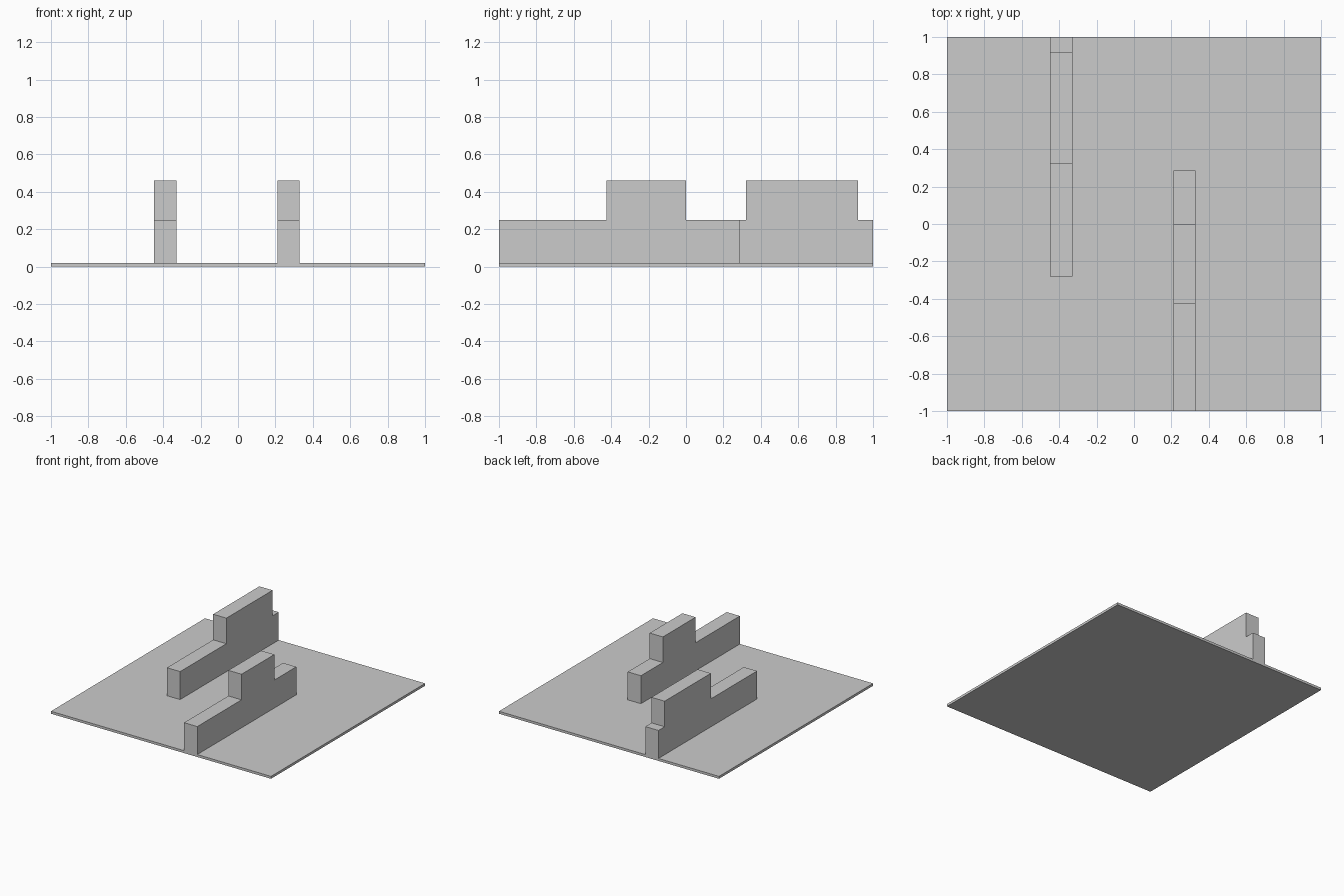
import bpy
import bmesh

if "Cube" in bpy.data.objects:
    bpy.data.objects.remove(bpy.data.objects["Cube"], do_unlink=True)

BASE_TOP, WALL_TOP, RAISED_TOP = 0.02, 0.25, 0.46

grey = bpy.data.materials.new("light grey")
grey.use_nodes = True
colour = (0.6, 0.6, 0.6, 1)
grey.diffuse_color = colour
grey.node_tree.nodes["Principled BSDF"].inputs["Base Color"].default_value = colour


def extruded(name, profile, x0, x1):
    """Extrude a (y, z) profile along x from x0 to x1."""
    bm = bmesh.new()
    face = bm.faces.new([bm.verts.new((x0, y, z)) for y, z in profile])
    result = bmesh.ops.extrude_face_region(bm, geom=[face])
    moved = [v for v in result["geom"] if isinstance(v, bmesh.types.BMVert)]
    bmesh.ops.translate(bm, verts=moved, vec=(x1 - x0, 0, 0))
    bmesh.ops.recalc_face_normals(bm, faces=bm.faces)
    mesh = bpy.data.meshes.new(name)
    bm.to_mesh(mesh)
    bm.free()
    mesh.materials.append(grey)
    obj = bpy.data.objects.new(name, mesh)
    bpy.context.collection.objects.link(obj)
    return obj


def stepped_wall(name, x0, x1, front, step_front, step_back, back):
    """Low wall with a raised block between the two steps."""
    extruded(name, [
        (front, BASE_TOP), (back, BASE_TOP), (back, WALL_TOP),
        (step_back, WALL_TOP), (step_back, RAISED_TOP),
        (step_front, RAISED_TOP), (step_front, WALL_TOP), (front, WALL_TOP),
    ], x0, x1)


# Thin square ground slab
extruded("base_plate", [(-1, 0), (1, 0), (1, BASE_TOP), (-1, BASE_TOP)], -1, 1)

# Two staggered walls, one reaching each edge of the slab
stepped_wall("right_wall", -0.45, -0.33, -0.28, 0.32, 0.92, 1)
stepped_wall("left_wall", 0.21, 0.33, -1, -0.425, 0, 0.285)
